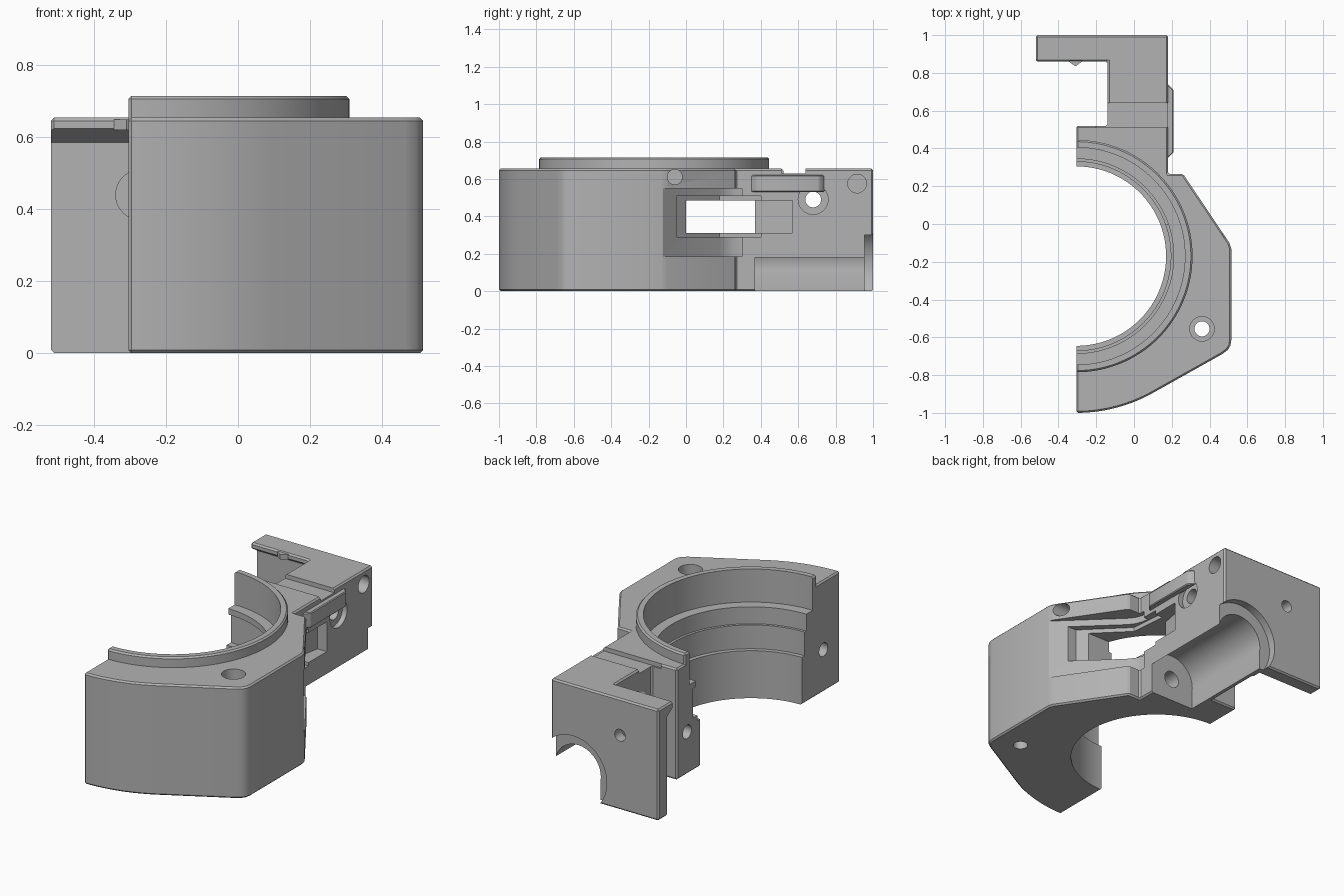
import bpy, bmesh, math
from mathutils import Vector

if "Cube" in bpy.data.objects:
    bpy.data.objects.remove(bpy.data.objects["Cube"])

grey = bpy.data.materials.new("matte grey")
grey.use_nodes = True
colour = (0.45, 0.45, 0.45, 1)
grey.diffuse_color = colour
grey.node_tree.nodes["Principled BSDF"].inputs["Base Color"].default_value = colour

CX, CY = -0.305, -0.17      # bore centre
TOP = 0.655
AXES = {"x": lambda a, b, h: (h, a, b),
        "y": lambda a, b, h: (a, h, b),
        "z": lambda a, b, h: (a, b, h)}


def prism(name, points, lo, hi, axis="z", bevel=0):
    """Extrude a closed profile along an axis."""
    place = AXES[axis]
    bm = bmesh.new()
    face = bm.faces.new([bm.verts.new(place(a, b, lo)) for a, b in points])
    new = bmesh.ops.extrude_face_region(bm, geom=[face])["geom"]
    shift = Vector(place(0, 0, hi - lo))
    bmesh.ops.translate(bm, vec=shift, verts=[v for v in new if isinstance(v, bmesh.types.BMVert)])
    bmesh.ops.recalc_face_normals(bm, faces=bm.faces)
    mesh = bpy.data.meshes.new(name)
    bm.to_mesh(mesh)
    bm.free()
    mesh.materials.append(grey)
    obj = bpy.data.objects.new(name, mesh)
    bpy.context.collection.objects.link(obj)
    if bevel:
        mod = obj.modifiers.new("edge chamfer", "BEVEL")
        mod.width = bevel
        mod.segments = 1
        mod.limit_method = "ANGLE"
        mod.angle_limit = math.radians(30)
        bake(obj)
    return obj


def bake(obj):
    bpy.context.view_layer.update()
    graph = bpy.context.evaluated_depsgraph_get()
    mesh = bpy.data.meshes.new_from_object(obj.evaluated_get(graph))
    obj.modifiers.clear()
    obj.data = mesh


def combine(target, tool, operation="DIFFERENCE"):
    mod = target.modifiers.new("combine", "BOOLEAN")
    mod.operation = operation
    mod.solver = "EXACT"
    mod.object = tool
    bake(target)
    bpy.data.objects.remove(tool)


def arc(cx, cy, r, start, end, n):
    steps = [math.radians(start + (end - start) * i / n) for i in range(n + 1)]
    return [(cx + r * math.cos(t), cy + r * math.sin(t)) for t in steps]


def circle(cx, cy, r, n=40):
    return arc(cx, cy, r, 0, 360, n)[:-1]


def rect(a0, a1, b0, b1):
    return [(a0, b0), (a1, b0), (a1, b1), (a0, b1)]


def cut(points, lo, hi, axis="z"):
    combine(body, prism("cutter", points, lo, hi, axis))


# Main housing: curved front, slanted side, rear block and rear plate
outline = arc(CX, CY, 0.83, -90, -60.5, 14) + [
    (0.465, -0.69), (0.495, -0.668), (0.51, -0.645), (0.515, -0.615),
    (0.515, -0.13), (0.505, -0.10), (0.26, 0.265), (0.18, 0.265), (0.18, 1), (-0.52, 1),
    (-0.52, 0.86), (-0.14, 0.86), (-0.14, 0.52), (CX, 0.52)]
body = prism("housing", outline, 0, TOP, bevel=0.009)

# Raised collar, then the stepped bore through both
collar = prism("collar", arc(CX, CY, 0.615, -90, 90, 64), 0.6, 0.715, bevel=0.009)
combine(body, collar, "UNION")
for radius, floor in ((0.475, -0.1), (0.5, 0.28), (0.515, 0.42), (0.575, 0.52)):
    cut(circle(CX, CY, radius, 128), floor, 0.9)

# Rear plate thinned below its top lip
cut([(0.8, -0.1), (0.92, -0.1), (0.92, 0.585), (0.86, 0.625), (0.8, 0.625)], -0.6, -0.14, "x")

# Recess in the slanted side, window frame, window and side pocket
cut([(0.53, -0.14), (0.2, 0.18), (0.17, 0.22), (0.155, 0.26), (0.15, 0.3),
     (0.5, 0.3), (0.8, -0.14)], 0.185, 0.55)
cut([(0.6, -0.05), (0.38, -0.05), (0.15, 0.18), (0.13, 0.4), (0.6, 0.4)], 0.29, 0.51)
cut(rect(0, 0.37, 0.31, 0.485), -0.5, 0.7, "x")
cut([(0.08, 0.36), (0.12, 0.57), (0.3, 0.57), (0.3, 0.36)], 0.31, 0.485)

# Round channel under the rear block, with a wider mouth at the back
TX, TZ = 0.037, 0.134
cut(circle(TX, TZ, 0.15, 64), 0.37, 0.97, "y")
cut(rect(-0.11, 0.3, -0.1, TZ), 0.37, 0.956, "y")
cut(rect(TX, 0.3, -0.1, 0.178), 0.37, 0.956, "y")
cut(circle(TX, TZ, 0.22, 64), 0.955, 1.1, "y")
cut(rect(TX, 0.3, -0.1, TZ), 0.95, 1.1, "y")
cut(circle(TX, TZ, 0.05), 0.25, 0.4, "y")

# Shallow groove across the top of the rear block
cut(rect(0.51, 0.64, 0.63, 0.8), -0.2, 0.3, "x")

# Screw holes: vertical, sideways, through the plate, and in the mating faces
cut(circle(0.36, -0.555, 0.04), -0.1, 0.9)
cut(circle(0.36, -0.555, 0.065), 0.58, 0.9)
cut(circle(0.68, 0.49, 0.042), -0.3, 0.5, "x")
cut(circle(0.68, 0.49, 0.08), 0.15, 0.5, "x")
cut(circle(0.915, 0.575, 0.05), 0.08, 0.5, "x")
cut(circle(-0.06, 0.61, 0.04), 0.33, 0.7, "x")
cut(circle(-0.27, 0.44, 0.035), 0.8, 1.1, "y")
cut(circle(-0.27, 0.44, 0.07), 0.8, 0.935, "y")
for y in (0.425, -0.845):
    cut(circle(y, 0.25, 0.04), -0.4, -0.15, "x")

# Bevelled rail on the side of the rear block
rail = prism("side_rail", [(0.17, 0.34), (0.18, 0.35), (0.21, 0.38), (0.21, 0.71),
                           (0.18, 0.74), (0.17, 0.74)], 0.53, 0.62, bevel=0.008)

# Small pointed catch on the plate lip
catch = prism("lip_catch", [(-0.345, 0.87), (-0.345, 0.86), (-0.31, 0.835),
                            (-0.275, 0.86), (-0.275, 0.87)], 0.62, 0.65)

# Smooth the curved walls, keep the machined edges crisp
for obj in bpy.context.view_layer.objects:
    obj.select_set(obj in (body, rail, catch))
bpy.context.view_layer.objects.active = body
bpy.ops.object.shade_smooth_by_angle(angle=math.radians(25))
